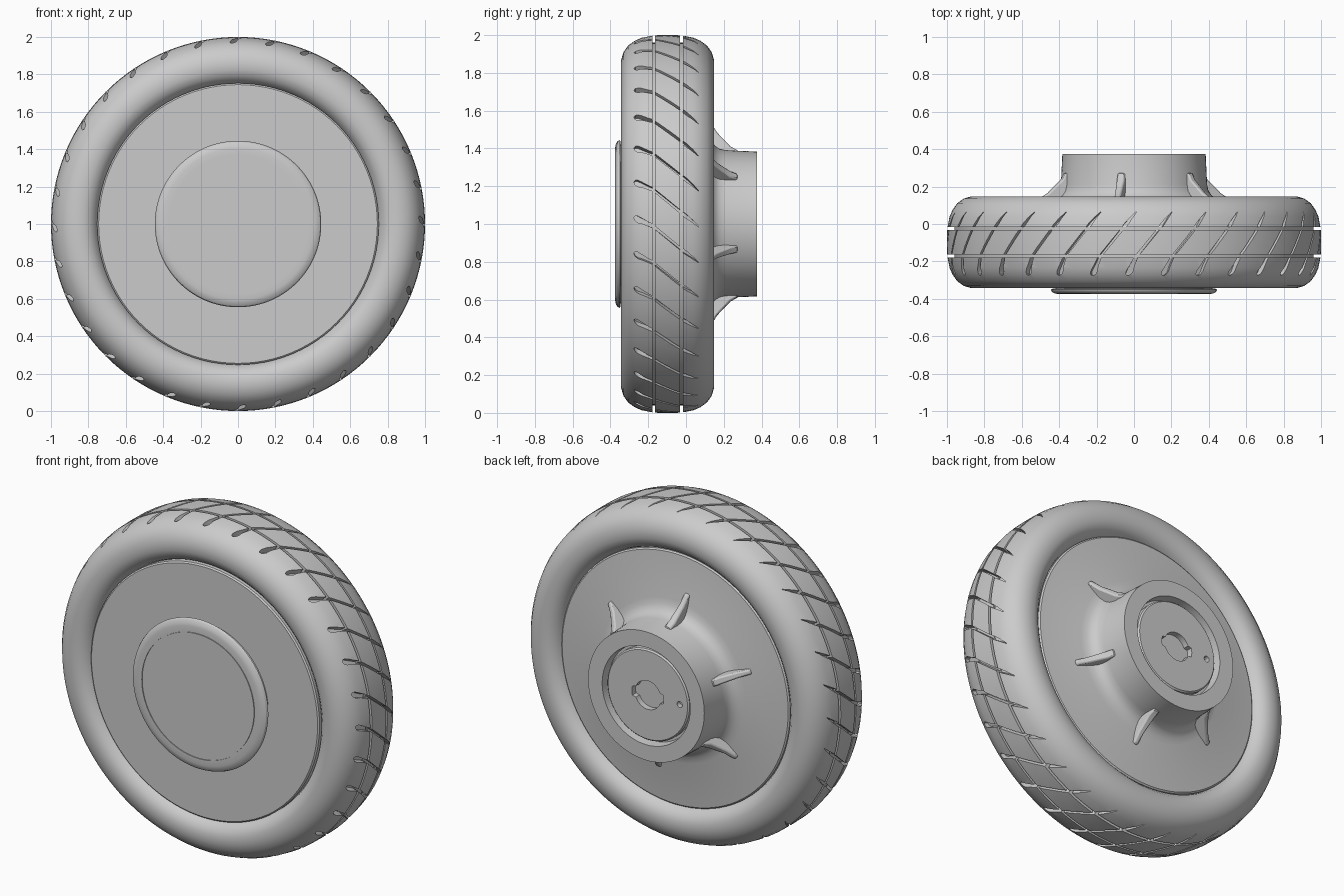
import bpy, bmesh
from math import sin, cos, pi, radians

if "Cube" in bpy.data.objects:
    bpy.data.objects.remove(bpy.data.objects["Cube"])

MID = -0.0975   # tyre centre plane along the axle
CZ = 1.0        # axle height


def polar(r, a, y):
    return (r * sin(a), y, CZ + r * cos(a))


def finish(name, bm, angle=30):
    bmesh.ops.recalc_face_normals(bm, faces=bm.faces)
    me = bpy.data.meshes.new(name)
    bm.to_mesh(me)
    bm.free()
    ob = bpy.data.objects.new(name, me)
    bpy.context.collection.objects.link(ob)
    smooth(ob, angle)
    return ob


def smooth(ob, angle=30):
    bpy.ops.object.select_all(action='DESELECT')
    ob.select_set(True)
    bpy.context.view_layer.objects.active = ob
    bpy.ops.object.shade_smooth_by_angle(angle=radians(angle))


def lathe(name, profile, segs=96, loop=False, angle=30):
    """Turn (radius, y) points around the axle; loop closes the section."""
    bm = bmesh.new()
    rings = []
    for r, y in profile:
        if r == 0:
            rings.append([bm.verts.new((0, y, CZ))] * segs)
        else:
            rings.append([bm.verts.new(polar(r, 2 * pi * i / segs, y)) for i in range(segs)])
    pairs = list(zip(rings, rings[1:]))
    if loop:
        pairs.append((rings[-1], rings[0]))
    for a, b in pairs:
        for i in range(segs):
            j = (i + 1) % segs
            bm.faces.new(list(dict.fromkeys((a[i], a[j], b[j], b[i]))))
    return finish(name, bm, angle)


def cut(ob, cutter, angle=30):
    mod = ob.modifiers.new("cut", 'BOOLEAN')
    mod.object = cutter
    mod.operation = 'DIFFERENCE'
    mod.solver = 'EXACT'
    bpy.context.view_layer.objects.active = ob
    bpy.ops.object.modifier_apply(modifier=mod.name)
    bpy.data.objects.remove(cutter)
    smooth(ob, angle)


def add_strip(bm, path, offset):
    """Solid groove cutter; path holds (y, angle, half width)."""
    rows = []
    for y, t, w in path:
        floor = 0.967 - max(0, abs(y - MID) - 0.07) * 0.25
        t += offset
        rows.append([bm.verts.new(polar(r, t + s, y))
                     for r, s in ((floor, -w), (1.05, -w), (1.05, w), (floor, w))])
    for a, b in zip(rows, rows[1:]):
        for i in range(4):
            j = (i + 1) % 4
            bm.faces.new((a[i], a[j], b[j], b[i]))
    bm.faces.new(rows[0])
    bm.faces.new(rows[-1])


def add_peg(bm, x, z, r, y0, y1, n=12):
    outline = [(x + r * cos(2 * pi * i / n), z + r * sin(2 * pi * i / n)) for i in range(n)]
    add_prism(bm, outline, y0, y1)


def add_prism(bm, outline, y0, y1):
    a = [bm.verts.new((x, y0, CZ + z)) for x, z in outline]
    b = [bm.verts.new((x, y1, CZ + z)) for x, z in outline]
    bm.faces.new(a)
    bm.faces.new(b)
    for i in range(len(a)):
        j = (i + 1) % len(a)
        bm.faces.new((a[i], a[j], b[j], b[i]))


# Tyre: symmetric rounded section with two circumferential grooves
half = [(0.72, -0.26), (0.75, -0.27), (0.763, -0.302), (0.79, -0.329), (0.825, -0.343),
        (0.87, -0.343), (0.91, -0.331), (0.945, -0.306), (0.97, -0.271), (0.986, -0.235),
        (0.997, -0.178), (0.96, -0.178), (0.96, -0.164), (0.999, -0.164), (1.0, -0.12)]
section = half + [(r, 2 * MID - y) for r, y in reversed(half)]
tyre = lathe("tyre", section, segs=128, loop=True)

# Tread grooves: front blob, diagonal middle, tapering back tail
front = [(-0.274, -0.034, 0.005), (-0.268, -0.031, 0.014), (-0.254, -0.025, 0.018),
         (-0.23, -0.015, 0.014), (-0.2, 0.0, 0.011), (-0.173, 0.012, 0.010)]
middle = [(-0.17 + 0.145 * k / 5, 0.015 + 0.12 * k / 5, 0.009) for k in range(6)]
back = [(-0.022, 0.138, 0.012), (0.005, 0.158, 0.011), (0.035, 0.182, 0.007), (0.065, 0.21, 0.002)]
bm = bmesh.new()
for n in range(32):
    for path in (front, middle, back):
        add_strip(bm, path, 2 * pi * n / 32)
cut(tyre, finish("tread_cutter", bm))

# Wheel body: flat front disc, shallow rear cone, hub drum with recessed end
body = lathe("wheel_body", [
    (0, -0.315), (0.745, -0.315), (0.753, -0.308), (0.753, 0.095), (0.745, 0.102),
    (0.48, 0.128), (0.445, 0.136), (0.415, 0.152), (0.398, 0.178), (0.391, 0.21),
    (0.383, 0.375), (0.29, 0.375), (0.285, 0.32), (0, 0.32)])
bm = bmesh.new()
for n in range(18):
    x, _, z = polar(0.34, 2 * pi * n / 18, 0)
    add_peg(bm, x, z, 0.005, 0.36, 0.4, 8)
cut(body, finish("bolt_cutter", bm))

# Hub plate inside the drum, with a keyed centre opening and a small hole
plate = lathe("hub_plate", [(0, 0.3), (0.27, 0.3), (0.27, 0.352), (0.262, 0.36), (0, 0.36)])
bm = bmesh.new()
key = []
for i in range(48):
    a = 2 * pi * i / 48
    r = 0.105 if abs(cos(a)) > 0.96 else 0.085
    key.append((r * cos(a), r * sin(a)))
add_prism(bm, key, 0.325, 0.4)
add_peg(bm, -0.21, 0.0, 0.018, 0.33, 0.4, 16)
cut(plate, finish("key_cutter", bm))

# Front hub cap with bevelled rim and a fine seam
lathe("hub_cap", [
    (0, -0.375), (0.368, -0.375), (0.368, -0.37), (0.372, -0.37), (0.372, -0.375), (0.405, -0.375),
    (0.425, -0.371), (0.439, -0.362), (0.445, -0.35), (0.435, -0.346), (0.42, -0.346),
    (0.42, -0.31), (0, -0.31)])

# Six buttress ribs around the hub drum
for n in range(6):
    a = radians(-10 + 60 * n)
    ux, uz = sin(a), cos(a)
    bm = bmesh.new()
    sides = []
    for s in (-1, 1):
        ring = []
        for r, y, w in ((0.37, 0.10, 0.03), (0.55, 0.10, 0.02), (0.545, 0.132, 0.012),
                        (0.49, 0.165, 0.016), (0.415, 0.235, 0.02), (0.395, 0.27, 0.02), (0.37, 0.275, 0.02)):
            ring.append(bm.verts.new((r * ux + s * w * uz, y, CZ + r * uz - s * w * ux)))
        sides.append(ring)
        bm.faces.new(ring)
    for i in range(7):
        j = (i + 1) % 7
        bm.faces.new((sides[0][i], sides[0][j], sides[1][j], sides[1][i]))
    rib = finish(f"hub_rib_{n + 1}", bm, 40)
    bev = rib.modifiers.new("round", 'BEVEL')
    bev.width = 0.008
    bev.segments = 2
    bev.limit_method = 'ANGLE'
    bev.angle_limit = radians(50)
